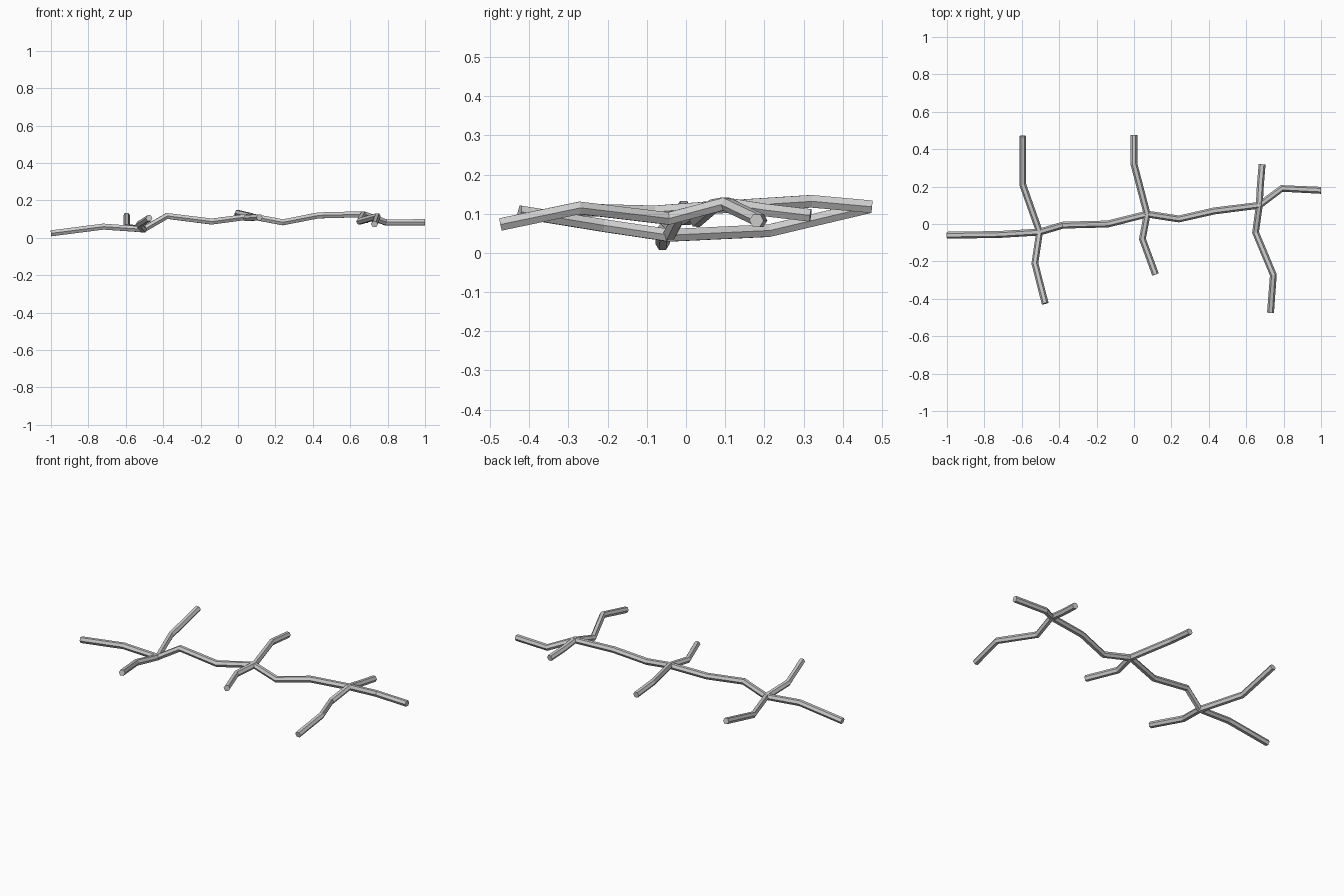
import bpy

if "Cube" in bpy.data.objects:
    bpy.data.objects.remove(bpy.data.objects["Cube"])

RADIUS = 0.0185


def branch(name, points):
    """Faceted, capped stick following a path."""
    curve = bpy.data.curves.new(name, 'CURVE')
    curve.dimensions = '3D'
    curve.bevel_depth = RADIUS
    curve.bevel_resolution = 1      # six flat sides
    curve.use_fill_caps = True
    spline = curve.splines.new('POLY')
    spline.points.add(len(points) - 1)
    for p, co in zip(spline.points, points):
        p.co = (*co, 1)
    spline.use_smooth = False
    ob = bpy.data.objects.new(name, curve)
    bpy.context.collection.objects.link(ob)
    # Turn the curve into a real flat-shaded mesh
    bpy.ops.object.select_all(action='DESELECT')
    ob.select_set(True)
    bpy.context.view_layer.objects.active = ob
    bpy.ops.object.convert(target='MESH')
    bpy.ops.object.shade_flat()


# Main stem, with three knots where twigs leave it
knot_left = (-0.505, -0.043, 0.045)
knot_mid = (0.07, 0.053, 0.115)
knot_right = (0.67, 0.10, 0.126)
branch("main_stem", [
    (-1.0, -0.06, 0.024), (-0.72, -0.056, 0.06), knot_left,
    (-0.38, -0.006, 0.117), (-0.14, 0.0, 0.087), knot_mid,
    (0.24, 0.027, 0.083), (0.43, 0.07, 0.12), knot_right,
    (0.79, 0.19, 0.083), (1.0, 0.18, 0.083)])

# Each pair of side twigs is one bent stick passing through a knot
branch("left_twigs", [
    (-0.595, 0.47, 0.118), (-0.595, 0.212, 0.057), knot_left,
    (-0.53, -0.21, 0.07), (-0.475, -0.425, 0.105)])
branch("middle_twigs", [
    (0.0, 0.475, 0.118), (0.0, 0.32, 0.132), knot_mid,
    (0.045, -0.08, 0.105), (0.115, -0.27, 0.11)])
branch("right_twigs", [
    (0.685, 0.318, 0.096), (0.675, 0.20, 0.11), knot_right,
    (0.65, -0.045, 0.088), (0.745, -0.272, 0.115), (0.73, -0.473, 0.073)])
